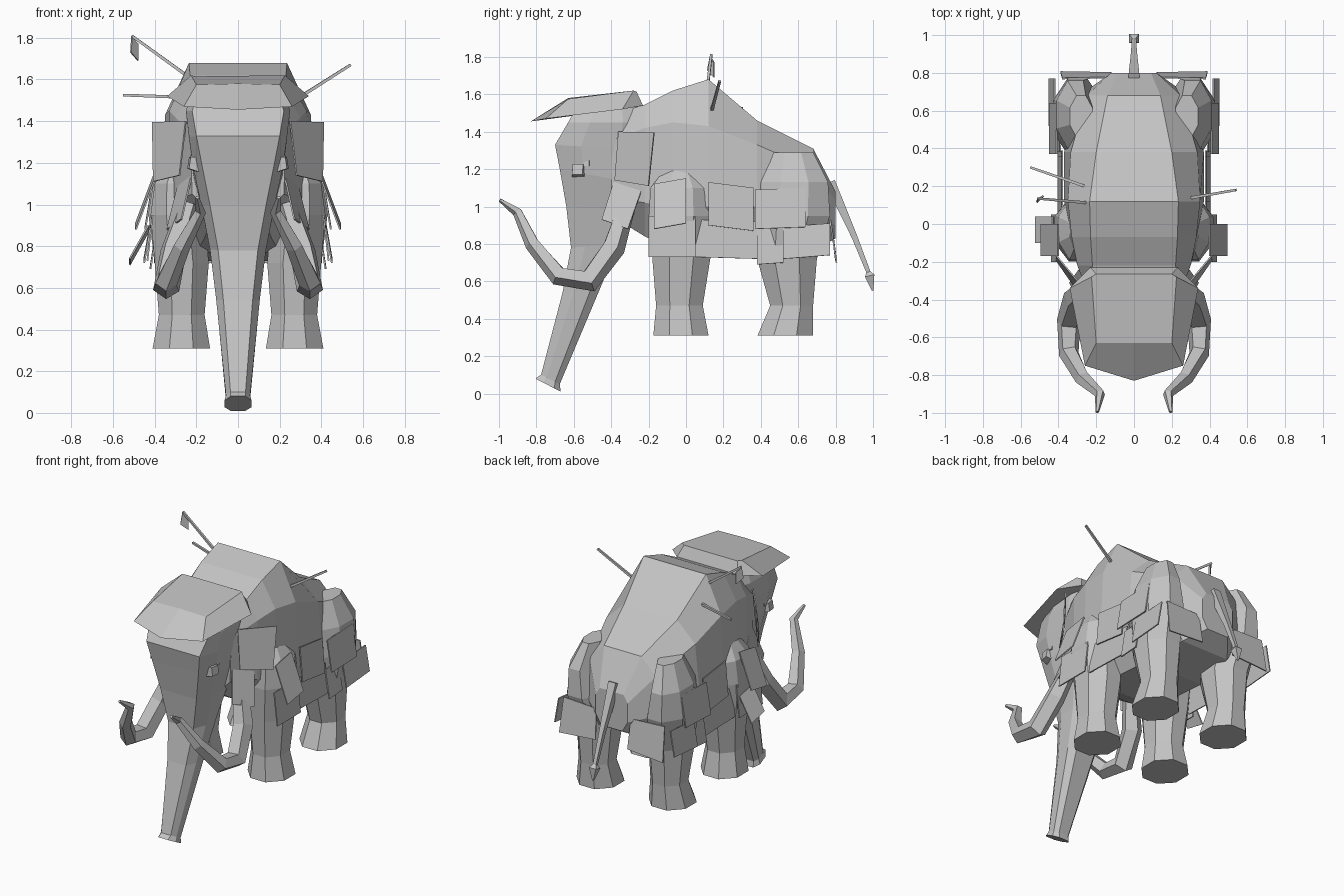
import bpy, bmesh, math
from mathutils import Vector

cube = bpy.data.objects.get("Cube")
if cube:
    bpy.data.objects.remove(cube)

grey = bpy.data.materials.new("stone grey")
grey.use_nodes = True
colour = (0.55, 0.55, 0.55, 1)
grey.diffuse_color = colour
for node in grey.node_tree.nodes:
    if node.type == 'BSDF_PRINCIPLED':
        node.inputs["Base Color"].default_value = colour


def finish(name, bm, mirror):
    mesh = bpy.data.meshes.new(name)
    bm.to_mesh(mesh)
    bm.free()
    mesh.materials.append(grey)
    obj = bpy.data.objects.new(name, mesh)
    bpy.context.collection.objects.link(obj)
    if mirror:
        obj.modifiers.new("mirror", 'MIRROR').use_mirror_merge = False
    return obj


def loft(name, rings, mirror=False):
    """Skin a list of equal-length rings and cap both ends."""
    bm = bmesh.new()
    loops = [[bm.verts.new(p) for p in ring] for ring in rings]
    count = len(loops[0])
    for a, b in zip(loops, loops[1:]):
        for i in range(count):
            j = (i + 1) % count
            bm.faces.new((a[i], a[j], b[j], b[i]))
    bm.faces.new(loops[0][::-1])
    bm.faces.new(loops[-1])
    bmesh.ops.recalc_face_normals(bm, faces=bm.faces)
    return finish(name, bm, mirror)


def sym(half):
    """Complete a half ring across x = 0."""
    return half + [(-x, y, z) for x, y, z in reversed(half) if x]


def tube(name, path, sides=4, mirror=False):
    """Sweep a polygon along points given as x, y, z, radius."""
    pts = [Vector(p[:3]) for p in path]
    whole = (pts[-1] - pts[0]).normalized()
    ref = Vector((0, 0, 1)) if abs(whole.x) > 0.6 else Vector((1, 0, 0))
    rings = []
    for i, p in enumerate(pts):
        t = (pts[min(i + 1, len(pts) - 1)] - pts[max(i - 1, 0)]).normalized()
        u = t.cross(ref).normalized()
        v = t.cross(u)
        angles = [math.tau * (k + 0.5) / sides for k in range(sides)]
        rings.append([p + path[i][3] * (u * math.cos(a) + v * math.sin(a)) for a in angles])
    return loft(name, rings, mirror)


def plate(name, corners, mirror=True):
    bm = bmesh.new()
    bm.faces.new([bm.verts.new(c) for c in corners])
    obj = finish(name, bm, mirror)
    solid = obj.modifiers.new("thickness", 'SOLIDIFY')
    solid.thickness = 0.008
    solid.offset = 0
    return obj


def flap(name, x_top, x_low, y0, y1, z0, z1, skew=0.0, mirror=True):
    """Hanging side plate, leaning outward and slightly sheared."""
    plate(name, [(x_low, y0, z0), (x_low, y1, z0 + skew),
                 (x_top, y1, z1 + skew), (x_top, y0, z1)], mirror)


# Body: y, then (width, height) of back edge, shoulder line, flank, belly
body = [
    (-.40, (.18, 1.49), (.23, 1.35), (.22, 1.05), (.12, .95)),
    (-.22, (.22, 1.545), (.30, 1.42), (.30, 1.02), (.16, .84)),
    (-.07, (.23, 1.62), (.33, 1.45), (.34, 1.0), (.2, .77)),
    (.12, (.235, 1.68), (.35, 1.43), (.37, 1.0), (.22, .75)),
    (.38, (.2, 1.46), (.335, 1.33), (.37, 1.0), (.22, .73)),
    (.68, (.14, 1.31), (.25, 1.2), (.29, .95), (.18, .76)),
    (.80, (.09, 1.08), (.12, 1.03), (.12, .9), (.08, .83)),
]
loft("body", [sym([(w, y, z) for w, z in row]) for y, *row in body])

# Head and trunk: front y, z; back y, z; front width, side width
head = [
    (-.58, 1.54, -.26, 1.55, .19, .22),
    (-.63, 1.45, -.24, 1.45, .22, .25),
    (-.70, 1.33, -.24, 1.3, .2, .235),
    (-.675, 1.2, -.25, 1.12, .175, .215),
    (-.64, 1.0, -.28, .98, .135, .175),
    (-.615, .78, -.36, .8, .095, .135),
    (-.66, .54, -.46, .56, .07, .105),
    (-.775, .1, -.675, .05, .036, .058),
    (-.805, .08, -.67, .01, .036, .065),
]


def head_ring(yf, zf, yb, zb, wf, ws):
    def mix(t):
        return yf + (yb - yf) * t, zf + (zb - zf) * t
    return sym([(wf, *mix(0)), (ws, *mix(.3)), (ws, *mix(.75)), (wf, *mix(1))])


loft("head_and_trunk", [head_ring(*row) for row in head])

# Forehead cap with a pointed brim
rim = [(0, -.83, 1.455), (.26, -.75, 1.47), (.34, -.34, 1.52), (.23, -.23, 1.54)]
crown = [(0, -.63, 1.58), (.2, -.63, 1.575), (.225, -.28, 1.62), (.2, -.265, 1.615)]
loft("forehead_cap", [sym(rim), sym(crown)])


# Legs with shoulder or hip bulge: centre x, y, radius x, y, height
def leg(name, rows):
    rings = []
    for cx, cy, rx, ry, z in rows:
        angles = [math.tau * (k + 0.5) / 8 for k in range(8)]
        rings.append([(cx + 1.08 * rx * math.cos(a), cy + 1.08 * ry * math.sin(a), z)
                      for a in angles])
    loft(name, rings, True)


leg("front_legs", [
    (.272, -.027, .138, .148, .31), (.27, -.035, .11, .125, .47),
    (.27, -.025, .13, .155, .72), (.29, -.03, .13, .17, .95),
    (.3, -.03, .1, .16, 1.1), (.29, -.03, .05, .09, 1.19)])
leg("back_legs", [
    (.272, .53, .138, .148, .31), (.27, .565, .11, .115, .47),
    (.27, .54, .13, .16, .72), (.3, .57, .13, .2, .95),
    (.31, .58, .1, .18, 1.13), (.28, .57, .06, .11, 1.29)])

# Tusks
tube("tusks", [
    (.24, -.32, 1.0, .05), (.31, -.39, .78, .065), (.345, -.52, .605, .066),
    (.345, -.68, .63, .055), (.27, -.82, .8, .042), (.18, -.9, .97, .028),
    (.195, -.995, 1.035, .01)], 5, True)

# Ears, cheek plates and eyes
plate("ears", [(.25, -.36, 1.4), (.41, -.17, 1.395), (.405, -.2, 1.11), (.28, -.38, 1.14)])
plate("cheek_plates", [(.22, -.38, 1.15), (.29, -.24, 1.08),
                       (.34, -.31, .88), (.27, -.45, .93)])
tube("eye_sockets", [(.17, -.57, 1.19, .055), (.235, -.58, 1.2, .04)], 4, True)
tube("eyes", [(.18, -.53, 1.23, .03), (.225, -.535, 1.235, .025)], 4, True)

# Hanging side plates
flap("hip_plates", .41, .445, .37, .64, .88, 1.09, .01)
flap("hip_skirts_front", .39, .42, .38, .52, .69, .88, .01)
flap("hip_skirts_rear", .42, .45, .52, .77, .72, .89, .02)
flap("belly_skirts", .38, .4, .05, .39, .73, .93, -.01)
flap("flank_plates", .38, .4, .12, .36, .9, 1.13, -.03)
flap("shoulder_plates", .40, .49, -.17, .0, .88, 1.12, .03)
flap("shoulder_skirts", .41, .435, -.2, .05, .73, .95)
flap("extra_shoulder_skirt", -.43, -.52, -.1, .04, .74, .9, -.03, False)
plate("rump_plates", [(.13, .775, .92), (.38, .77, .93), (.39, .805, .7), (.12, .8, .72)])

# Tail with a small tuft
tube("tail", [(0, .77, 1.13, .04), (0, .9, .84, .022), (0, .975, .65, .016),
              (0, .982, .63, .036), (0, .998, .55, .006)])

# Spears stuck in the back, one with a pennant
for name, start, end in (
        ("left_spear", (.28, .135, 1.505), (.54, .18, 1.67)),
        ("right_pennant_spear", (-.22, .11, 1.6), (-.51, .135, 1.81)),
        ("right_low_spear", (-.26, .2, 1.515), (-.55, .3, 1.525))):
    tube(name, [(*start, .011), (*end, .009)])
plate("pennant", [(-.51, .13, 1.805), (-.48, .15, 1.77),
                  (-.48, .15, 1.69), (-.515, .115, 1.73)], False)
